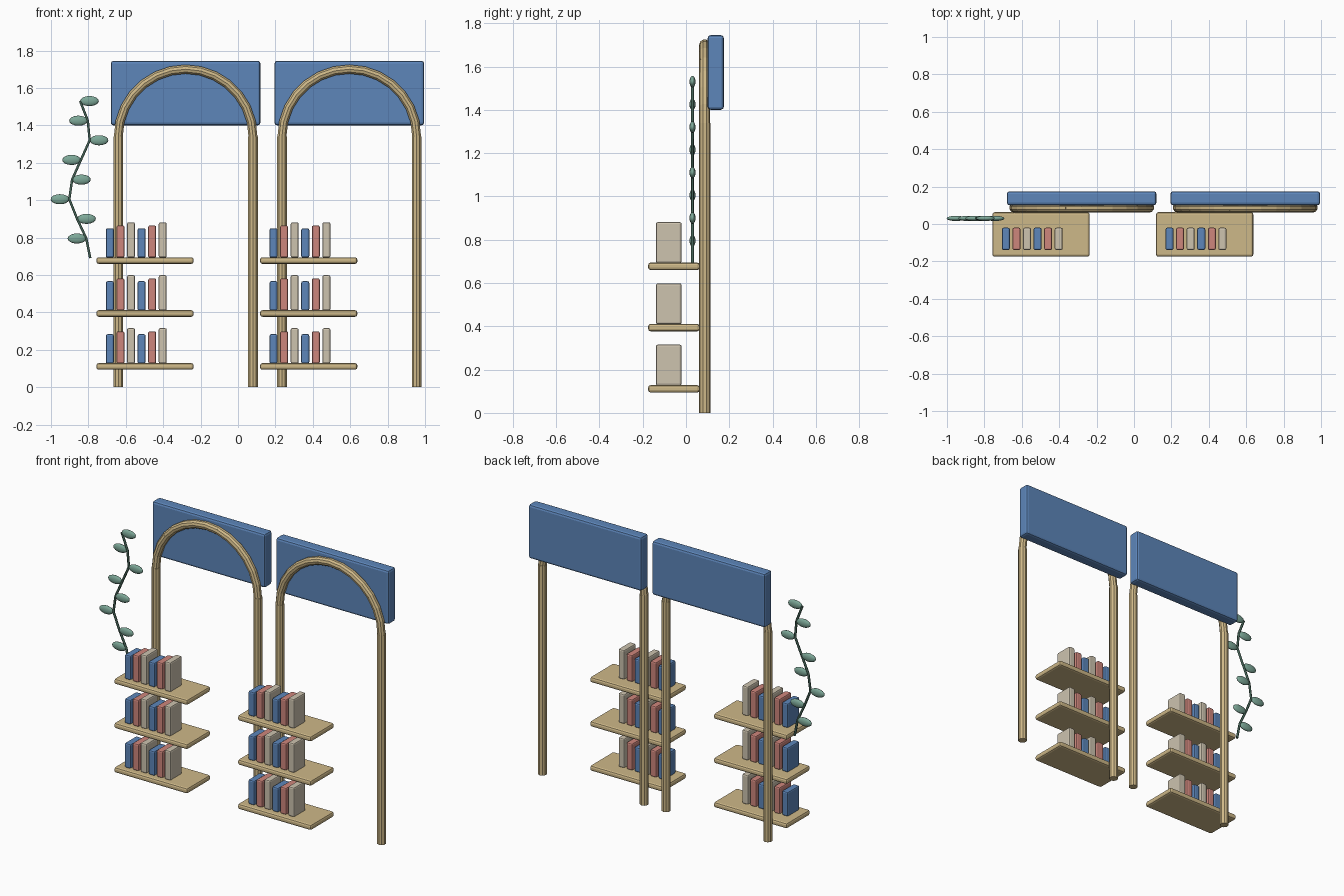
import bpy, math
from mathutils import Vector

if "Cube" in bpy.data.objects:
    bpy.data.objects.remove(bpy.data.objects["Cube"])


def material(name, rgb):
    """Flat colour given as 0-255 display values, stored as linear."""
    def lin(c):
        c /= 255
        return c / 12.92 if c <= 0.04045 else ((c + 0.055) / 1.055) ** 2.4
    m = bpy.data.materials.new(name)
    m.diffuse_color = (*[lin(c) for c in rgb], 1)
    m.use_nodes = True
    m.node_tree.nodes["Principled BSDF"].inputs["Base Color"].default_value = m.diffuse_color
    return m


WOOD = material("light_wood", (206, 184, 136))
BLUE = material("blue", (93, 134, 186))
PINK = material("dusty_pink", (206, 134, 124))
CREAM = material("cream", (205, 195, 175))
LEAF = material("leaf_green", (125, 168, 152))
STEM = material("stem_green", (66, 96, 84))


def box(name, lo, hi, mat, bevel, segments=2):
    lo, hi = Vector(lo), Vector(hi)
    bpy.ops.mesh.primitive_cube_add(size=1, location=(lo + hi) / 2)
    ob = bpy.context.object
    ob.name = name
    ob.scale = hi - lo
    bpy.ops.object.transform_apply(location=False, rotation=False, scale=True)
    mod = ob.modifiers.new("rounded_edges", 'BEVEL')
    mod.width, mod.segments = bevel, segments
    ob.data.materials.append(mat)
    return ob


def rod(name, a, b, radius, mat, sides=10):
    """Faceted cylinder between two points."""
    a, b = Vector(a), Vector(b)
    bpy.ops.mesh.primitive_cylinder_add(vertices=sides, radius=radius,
                                        depth=(b - a).length, location=(a + b) / 2)
    ob = bpy.context.object
    ob.name = name
    ob.rotation_euler = (b - a).to_track_quat('Z', 'X').to_euler()
    ob.data.materials.append(mat)
    return ob


ARCH_R, SPRING_Z, STEPS = 0.36, 1.34, 14
BOOKS = [(BLUE, 0.155), (PINK, 0.17), (CREAM, 0.187)] * 2

for bay, cx in (("left", -0.28), ("right", 0.595)):
    # Sign panel behind the arch
    box(f"{bay}_sign_panel", (cx - 0.4, 0.10, 1.40), (cx + 0.4, 0.175, 1.745), BLUE, 0.014)

    # Posts
    for s in (-1, 1):
        rod(f"{bay}_post", (cx + s * ARCH_R, 0.087, 0), (cx + s * ARCH_R, 0.087, SPRING_Z),
            0.027, WOOD)

    # Arch made of short straight rods
    pts = [(cx + ARCH_R * math.cos(math.pi * i / STEPS), 0.086,
            SPRING_Z + ARCH_R * math.sin(math.pi * i / STEPS)) for i in range(STEPS + 1)]
    for a, b in zip(pts, pts[1:]):
        d = (Vector(b) - Vector(a)) * 0.04
        rod(f"{bay}_arch_segment", Vector(a) - d, Vector(b) + d, 0.025, WOOD)

    # Shelves with rows of books
    sx = cx - 0.217
    for z in (0.111, 0.394, 0.677):
        box(f"{bay}_shelf", (sx - 0.26, -0.175, z - 0.0175), (sx + 0.26, 0.063, z + 0.0175),
            WOOD, 0.012)
        for i, (mat, h) in enumerate(BOOKS):
            bx = sx - 0.188 + 0.0565 * i
            box(f"{bay}_book", (bx - 0.0215, -0.139, z + 0.0155),
                (bx + 0.0215, -0.02, z + 0.0175 + h), mat, 0.009)

# Hanging vine stem
xs = (-0.844, -0.803, -0.793, -0.840, -0.887, -0.902, -0.860, -0.811, -0.790)
nodes = [(x, 0.03, 1.53 - 0.105 * i) for i, x in enumerate(xs)]
curve = bpy.data.curves.new("vine_stem", 'CURVE')
curve.dimensions = '3D'
curve.bevel_depth, curve.bevel_resolution = 0.0075, 1
curve.use_fill_caps = True
spline = curve.splines.new('POLY')
spline.points.add(len(nodes) - 1)
for p, co in zip(spline.points, nodes):
    p.co = (*co, 1)
curve.materials.append(STEM)
stem = bpy.data.objects.new("vine_stem", curve)
bpy.context.collection.objects.link(stem)

# Alternating leaves along the vine
for i, (x, y, z) in enumerate(nodes[:-1]):
    side = 1 if i % 2 == 0 else -1
    bpy.ops.mesh.primitive_uv_sphere_add(segments=16, ring_count=8, radius=1,
                                         location=(x + side * 0.05, y, z))
    leaf = bpy.context.object
    leaf.name = "vine_leaf"
    leaf.scale = (0.05, 0.014, 0.027)
    bpy.ops.object.transform_apply(location=False, rotation=False, scale=True)
    leaf.data.materials.append(LEAF)
    bpy.ops.object.shade_smooth()
